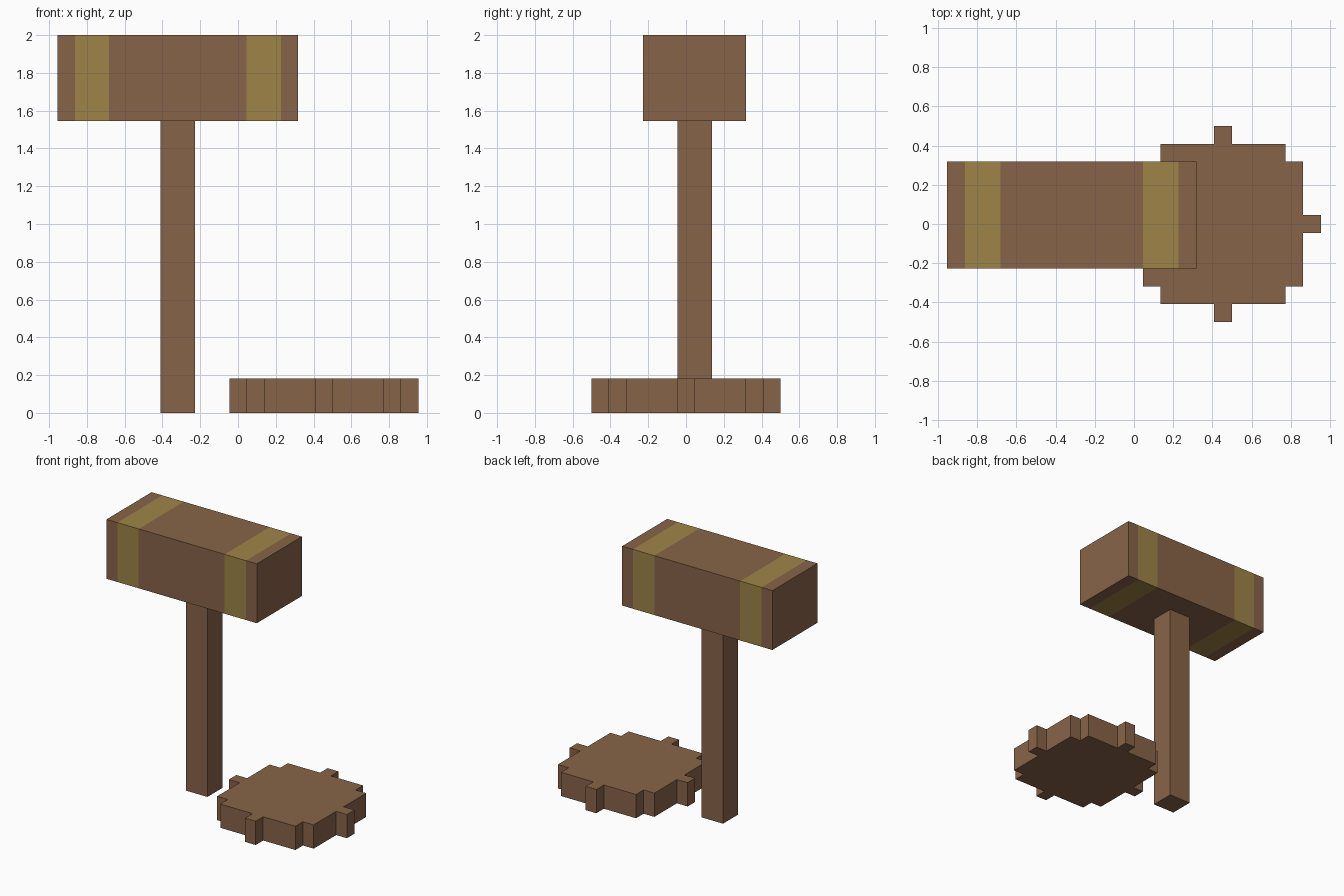
import bpy, bmesh
from mathutils import Vector

if "Cube" in bpy.data.objects:
    bpy.data.objects.remove(bpy.data.objects["Cube"])

U = 1 / 11  # one block of the model's grid


def material(name, rgb):
    m = bpy.data.materials.new(name)
    m.diffuse_color = (*rgb, 1)
    m.use_nodes = True
    m.node_tree.nodes["Principled BSDF"].inputs["Base Color"].default_value = m.diffuse_color
    return m


wood = material("wood", (0.242, 0.127, 0.065))
gold = material("gold", (0.342, 0.231, 0.065))


def finish(name, bm, mats):
    bmesh.ops.recalc_face_normals(bm, faces=bm.faces[:])
    mesh = bpy.data.meshes.new(name)
    bm.to_mesh(mesh)
    bm.free()
    for m in mats:
        mesh.materials.append(m)
    ob = bpy.data.objects.new(name, mesh)
    bpy.context.collection.objects.link(ob)
    return ob


def box(lo, hi):
    """Box between two corners given in grid blocks."""
    lo, hi = Vector(lo) * U, Vector(hi) * U
    bm = bmesh.new()
    bmesh.ops.create_cube(bm, size=1)
    bmesh.ops.scale(bm, vec=hi - lo, verts=bm.verts[:])
    bmesh.ops.translate(bm, vec=(lo + hi) / 2, verts=bm.verts[:])
    return bm


# Handle
finish("handle", box((-4.5, -0.5, 0), (-2.5, 1.5, 17)), [wood])

# Mallet head, sliced so two flush gold bands wrap around it
bands = [(-9.5, -7.5), (0.5, 2.5)]
head = box((-10.5, -2.5, 17), (3.5, 3.5, 22))
for x in (x for band in bands for x in band):
    bmesh.ops.bisect_plane(head, geom=head.verts[:] + head.edges[:] + head.faces[:],
                           plane_co=(x * U, 0, 0), plane_no=(1, 0, 0))
for f in head.faces:
    x = f.calc_center_median().x / U
    f.material_index = int(any(a < x < b for a, b in bands))
finish("mallet_head", head, [wood, gold])

# Round sounding block: a stepped quarter outline turned four times
quarter = [(5.5, -0.5), (5.5, 0.5), (4.5, 0.5), (4.5, 3.5),
           (3.5, 3.5), (3.5, 4.5), (0.5, 4.5)]
outline = []
for _ in range(4):
    outline += quarter
    quarter = [(-y, x) for x, y in quarter]
bm = bmesh.new()
base = bm.faces.new([bm.verts.new(((x + 5) * U, y * U, 0)) for x, y in outline])
ext = bmesh.ops.extrude_face_region(bm, geom=[base], use_keep_orig=True)
bmesh.ops.translate(bm, vec=(0, 0, 2 * U),
                    verts=[v for v in ext["geom"] if isinstance(v, bmesh.types.BMVert)])
finish("sounding_block", bm, [wood])
